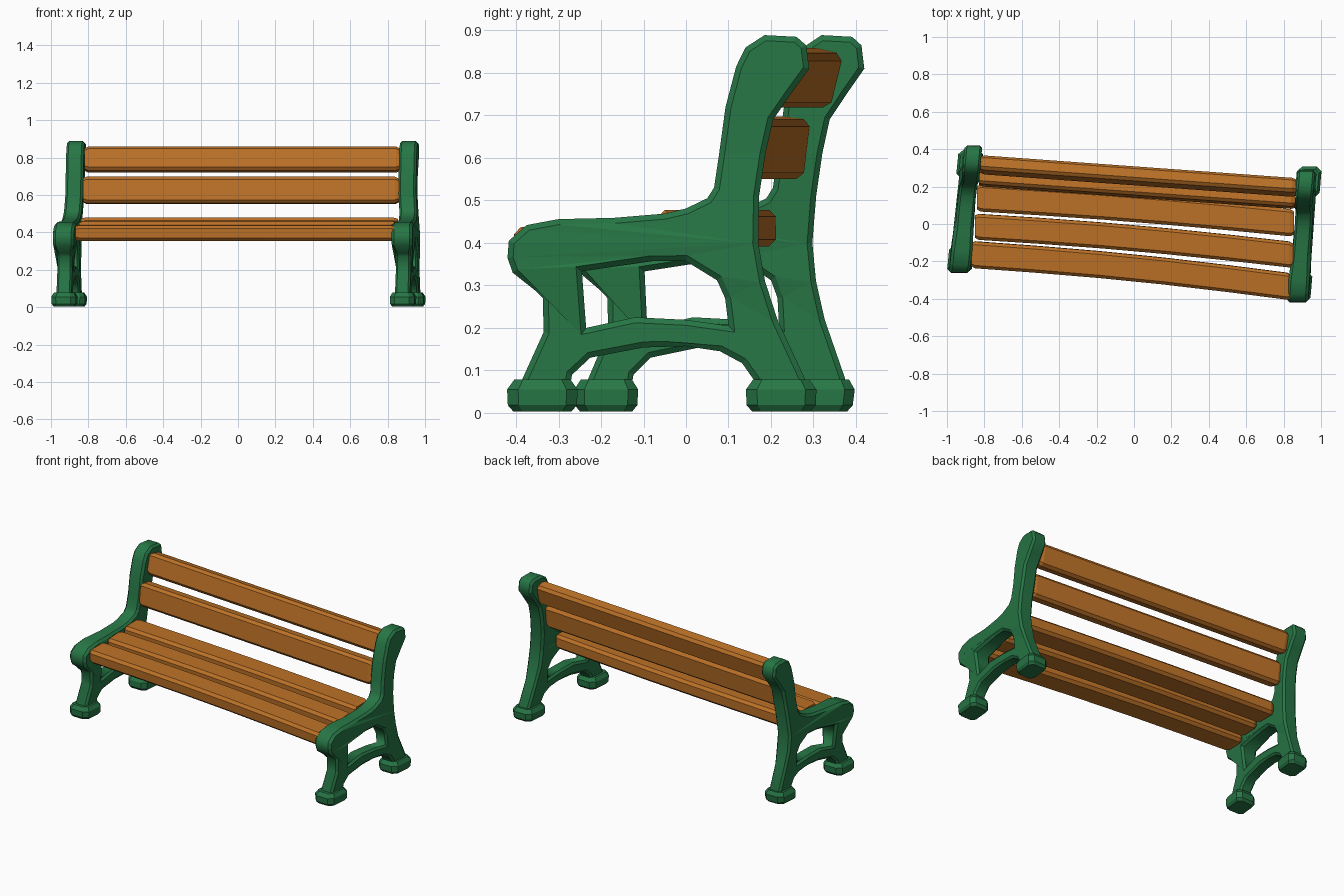
import bpy, bmesh, math

if "Cube" in bpy.data.objects:
    bpy.data.objects.remove(bpy.data.objects["Cube"])


def material(name, col):
    m = bpy.data.materials.new(name)
    m.diffuse_color = (*col, 1)
    m.use_nodes = True
    m.node_tree.nodes["Principled BSDF"].inputs["Base Color"].default_value = m.diffuse_color
    return m


GREEN = material("green_iron", (0.020, 0.180, 0.060))
WOOD = material("orange_wood", (0.50, 0.165, 0.020))


def finish(bm, name, mat):
    bmesh.ops.recalc_face_normals(bm, faces=bm.faces)
    me = bpy.data.meshes.new(name)
    bm.to_mesh(me)
    bm.free()
    me.materials.append(mat)
    ob = bpy.data.objects.new(name, me)
    bpy.context.collection.objects.link(ob)
    return ob


def loft(rings, name, mat):
    # closed skin through a list of equal-length rings
    bm = bmesh.new()
    vs = [[bm.verts.new(p) for p in r] for r in rings]
    n = len(vs[0])
    for a, b in zip(vs, vs[1:]):
        for i in range(n):
            bm.faces.new((a[i], a[(i + 1) % n], b[(i + 1) % n], b[i]))
    bm.faces.new(vs[0])
    bm.faces.new(vs[-1])
    return finish(bm, name, mat)


def place(side, t, y, z):
    # the bench is turned slightly; t is the offset across the frame
    x = side * (0.905 - 0.015 * min(1, max(0, (z - 0.4) / 0.2)) + t) + 0.087 * (y + 0.079)
    if side < 0:
        y = -0.262 + (y + 0.42) * (0.90 + 0.06 * min(1, z / 0.5))
    return (x, y, z)


# end frame outline and the opening under the arm, as (y, z)
OUTLINE = [(-0.385, 0.05), (-0.385, 0.08), (-0.335, 0.19), (-0.337, 0.27), (-0.355, 0.288),
           (-0.408, 0.33), (-0.42, 0.365), (-0.417, 0.405), (-0.375, 0.442), (-0.30, 0.456),
           (-0.17, 0.459), (-0.05, 0.469), (0.0, 0.481), (0.05, 0.505), (0.066, 0.53),
           (0.078, 0.61), (0.093, 0.72), (0.118, 0.815), (0.14, 0.86), (0.185, 0.889),
           (0.26, 0.885), (0.283, 0.865), (0.29, 0.81), (0.25, 0.755), (0.205, 0.69),
           (0.187, 0.61), (0.172, 0.51), (0.17, 0.40), (0.186, 0.31), (0.215, 0.22),
           (0.28, 0.08), (0.28, 0.05), (0.165, 0.05), (0.165, 0.07), (0.132, 0.117),
           (0.08, 0.145), (0.0, 0.157), (-0.10, 0.154), (-0.225, 0.13), (-0.268, 0.09),
           (-0.275, 0.05)]
HOLE = [(-0.235, 0.20), (-0.12, 0.225), (0.0, 0.219), (0.10, 0.205), (0.092, 0.27),
        (0.073, 0.312), (0.0, 0.357), (-0.08, 0.357), (-0.245, 0.333)]


def half_thickness(y, z):
    if y < -0.2 and z > 0.3:
        return 0.056
    return 0.040 if z < 0.3 else 0.047


def end_frame(side, name):
    cu = bpy.data.curves.new(name, 'CURVE')
    cu.dimensions = '2D'
    cu.fill_mode = 'BOTH'
    cu.extrude = 0.05
    for pts in (OUTLINE, HOLE):
        sp = cu.splines.new('POLY')
        sp.points.add(len(pts) - 1)
        for p, q in zip(sp.points, pts):
            p.co = (*q, 0, 1)
        sp.use_cyclic_u = True
    tmp = bpy.data.objects.new("frame_curve", cu)
    bpy.context.collection.objects.link(tmp)
    bpy.context.view_layer.update()
    me = bpy.data.meshes.new_from_object(tmp.evaluated_get(bpy.context.evaluated_depsgraph_get()))
    bpy.data.objects.remove(tmp)
    bm = bmesh.new()
    bm.from_mesh(me)
    bmesh.ops.remove_doubles(bm, verts=bm.verts, dist=0.0005)
    bm.normal_update()
    # chamfer the rims where a flat cheek meets the edge wall
    rims = [e for e in bm.edges if len(e.link_faces) == 2 and
            sum(abs(f.normal.z) > 0.9 for f in e.link_faces) == 1]
    bmesh.ops.bevel(bm, geom=rims, offset=0.013, segments=1, affect='EDGES', clamp_overlap=False)
    for v in bm.verts:
        y, z, t = v.co
        v.co = place(side, t / 0.05 * half_thickness(y, z), y, z)
    finish(bm, name, GREEN)


def foot(side, yc, name):
    # chamfered block with cut corners
    def ring(s, z):
        w, d, c = 0.066 * s, 0.083 * s, 0.026 * s
        pts = [(w, d - c), (w - c, d), (c - w, d), (-w, d - c),
               (-w, c - d), (c - w, -d), (w - c, -d), (w, c - d)]
        return [place(side, a, yc + b, z) for a, b in pts]
    loft([ring(0.82, 0.003), ring(0.98, 0.018), ring(1.0, 0.055), ring(0.8, 0.078)], name, GREEN)


for side, label in ((1, "right"), (-1, "left")):
    end_frame(side, label + "_end_frame")
    foot(side, -0.338, label + "_front_foot")
    foot(side, 0.224, label + "_back_foot")


def slat(name, x0, x1, y0, y1, z, w, h, tilt, bow):
    # octagonal board between both frames, slightly bowed, with tapered ends
    c = 0.016
    sec = [(w / 2, h / 2 - c), (w / 2 - c, h / 2), (c - w / 2, h / 2), (-w / 2, h / 2 - c),
           (-w / 2, c - h / 2), (c - w / 2, -h / 2), (w / 2 - c, -h / 2), (w / 2, c - h / 2)]
    rings = []
    ca, sa = math.cos(tilt), math.sin(tilt)
    for f in (0, 0.012, 0.2, 0.4, 0.6, 0.8, 0.988, 1):
        s = 0.86 if f in (0, 1) else 1
        yc = y0 + (y1 - y0) * f + bow * math.sin(math.pi * f)
        rings.append([(x0 + (x1 - x0) * f, yc + s * (a * ca + b * sa), z + s * (b * ca - a * sa))
                      for a, b in sec])
    loft(rings, name, WOOD)


# seat boards, front to back
slat("front_seat_slat", -0.87, 0.84, -0.163, -0.335, 0.398, 0.143, 0.082, -0.04, 0.016)
slat("middle_seat_slat", -0.85, 0.85, -0.014, -0.165, 0.418, 0.138, 0.082, -0.03, 0.014)
slat("rear_seat_slat", -0.84, 0.855, 0.140, 0.005, 0.435, 0.145, 0.086, 0.0, 0.010)
# back boards
slat("lower_back_slat", -0.83, 0.86, 0.247, 0.125, 0.624, 0.078, 0.142, 0.12, 0.0)
slat("upper_back_slat", -0.82, 0.865, 0.317, 0.195, 0.789, 0.080, 0.132, 0.24, 0.0)
